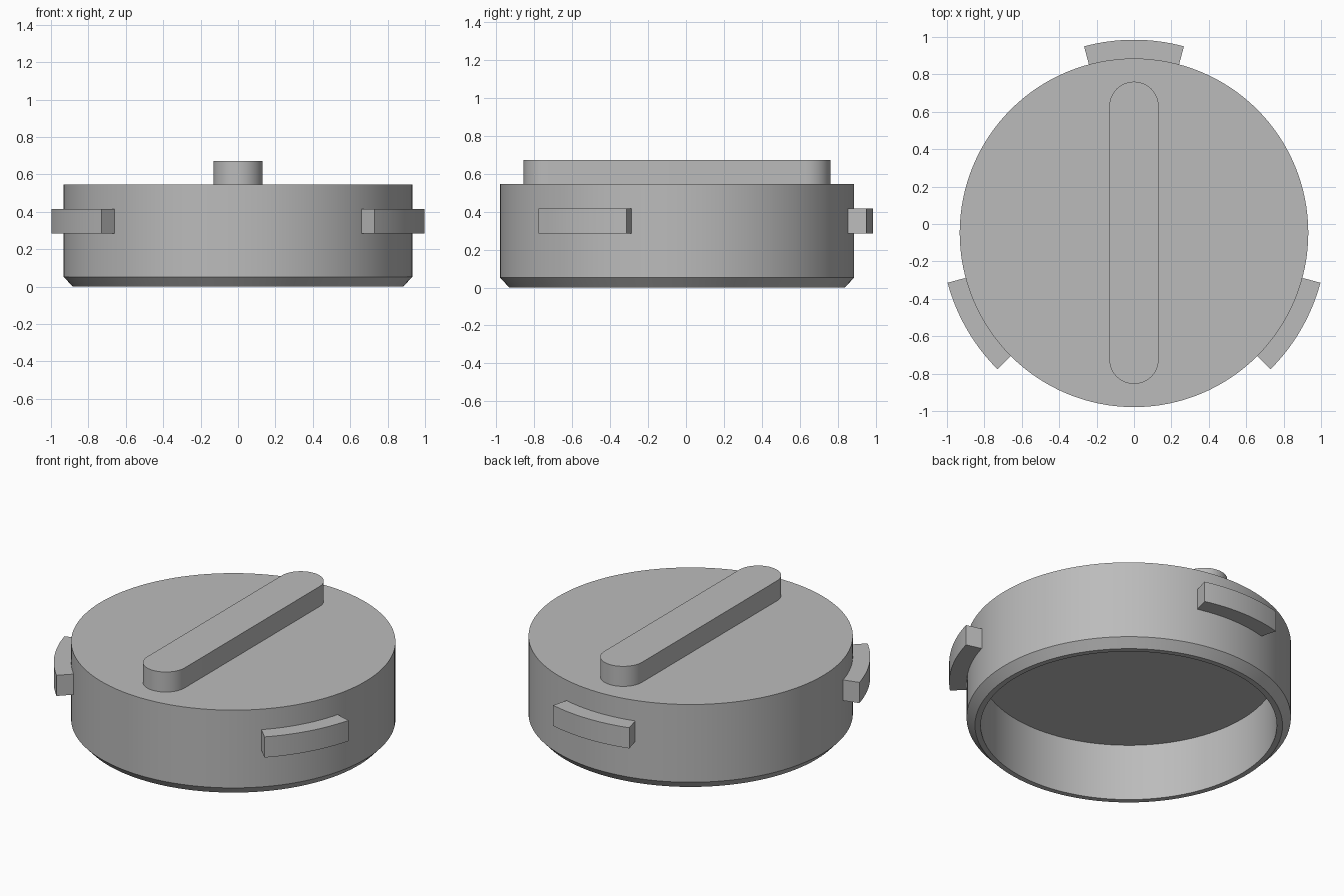
import bpy, bmesh
from math import sin, cos, pi, radians

old = bpy.data.objects.get("Cube")
if old:
    bpy.data.objects.remove(old, do_unlink=True)

AXIS_Y = -0.047   # the body axis sits slightly forward of the origin
RADIUS = 0.932

grey = bpy.data.materials.new("plain_grey")
grey.use_nodes = True
colour = (0.5, 0.5, 0.5, 1)
grey.diffuse_color = colour
grey.node_tree.nodes["Principled BSDF"].inputs["Base Color"].default_value = colour


def finish(name, bm):
    bmesh.ops.remove_doubles(bm, verts=bm.verts, dist=1e-5)
    bmesh.ops.recalc_face_normals(bm, faces=bm.faces)
    mesh = bpy.data.meshes.new(name)
    bm.to_mesh(mesh)
    bm.free()
    mesh.materials.append(grey)
    obj = bpy.data.objects.new(name, mesh)
    obj.location.y = AXIS_Y
    bpy.context.collection.objects.link(obj)
    bpy.ops.object.select_all(action='DESELECT')
    obj.select_set(True)
    bpy.context.view_layer.objects.active = obj
    bpy.ops.object.shade_smooth_by_angle(angle=radians(30))
    return obj


def lathe(name, profile, steps):
    """Turn a radius/height profile around the z axis."""
    bm = bmesh.new()
    verts = [bm.verts.new((r, 0, z)) for r, z in profile]
    edges = [bm.edges.new(pair) for pair in zip(verts, verts[1:])]
    bmesh.ops.spin(bm, geom=verts + edges, cent=(0, 0, 0), axis=(0, 0, 1),
                   angle=2 * pi, steps=steps)
    return finish(name, bm)


def prism(name, outline, bottom, top):
    """Extrude a flat outline between two heights."""
    bm = bmesh.new()
    face = bm.faces.new([bm.verts.new((x, y, bottom)) for x, y in outline])
    result = bmesh.ops.extrude_face_region(bm, geom=[face])
    moved = [v for v in result["geom"] if isinstance(v, bmesh.types.BMVert)]
    bmesh.ops.translate(bm, verts=moved, vec=(0, 0, top - bottom))
    return finish(name, bm)


def arc(radius, start, end, steps, centre_y=0):
    angles = [radians(start + (end - start) * i / steps) for i in range(steps + 1)]
    return [(radius * cos(a), centre_y + radius * sin(a)) for a in angles]


# Hollow cap body, open underneath, with a chamfered lower rim
lathe("cap_body", [(0, 0.36), (0.851, 0.36), (0.851, 0), (0.884, 0),
                   (RADIUS, 0.052), (RADIUS, 0.545), (0, 0.545)], 128)

# Round-ended grip bar across the top
grip_radius, grip_reach = 0.132, 0.676
prism("grip_bar", arc(grip_radius, 0, 180, 24, grip_reach)
      + arc(grip_radius, 180, 360, 24, -grip_reach), 0.54, 0.672)

# Three curved locking tabs around the side
for side, middle in (("back", 90), ("right", 210), ("left", 330)):
    prism(side + "_locking_tab", arc(1.032, middle - 15, middle + 15, 16)
          + arc(RADIUS - 0.02, middle + 15, middle - 15, 16), 0.284, 0.415)
